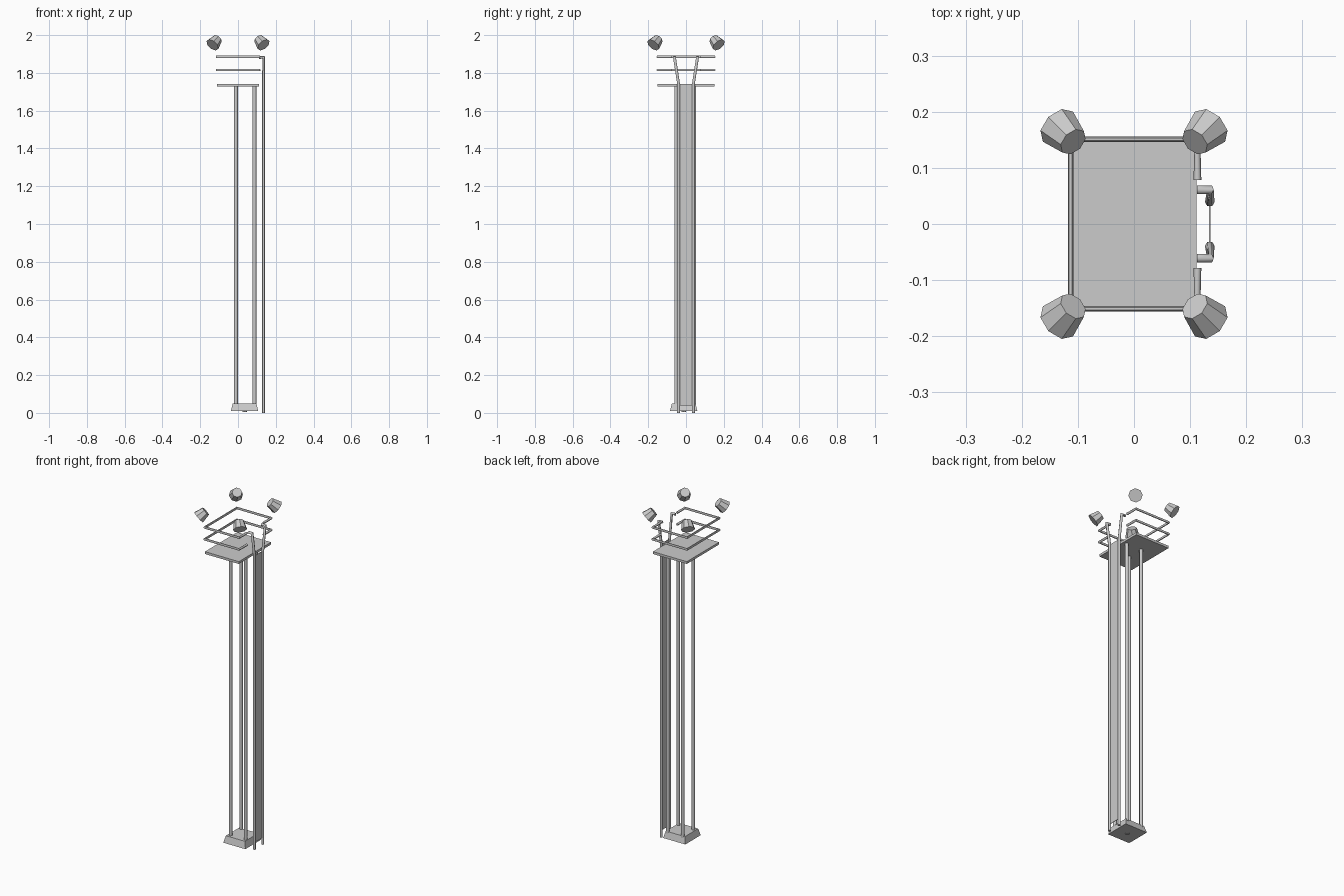
import bpy, bmesh, math
from mathutils import Vector

if "Cube" in bpy.data.objects:
    bpy.data.objects.remove(bpy.data.objects["Cube"])


def mesh_object(name, bm, smooth=False):
    bmesh.ops.recalc_face_normals(bm, faces=bm.faces)
    me = bpy.data.meshes.new(name)
    bm.to_mesh(me)
    bm.free()
    ob = bpy.data.objects.new(name, me)
    bpy.context.collection.objects.link(ob)
    if smooth:
        for p in me.polygons:
            p.use_smooth = True
    return ob


def tapered_box(name, cx, cy, z0, z1, bottom, top):
    bm = bmesh.new()
    bmesh.ops.create_cube(bm, size=1)
    for v in bm.verts:
        sx, sy = top if v.co.z > 0 else bottom
        v.co = (cx + v.co.x * sx, cy + v.co.y * sy, z1 if v.co.z > 0 else z0)
    return mesh_object(name, bm)


def tube(name, points, radius):
    cu = bpy.data.curves.new(name, 'CURVE')
    cu.dimensions = '3D'
    cu.bevel_depth = radius
    cu.bevel_resolution = 1
    cu.use_fill_caps = True
    sp = cu.splines.new('POLY')
    sp.points.add(len(points) - 1)
    for p, co in zip(sp.points, points):
        p.co = (*co, 1)
    ob = bpy.data.objects.new(name, cu)
    bpy.context.collection.objects.link(ob)
    bpy.ops.object.select_all(action='DESELECT')
    ob.select_set(True)
    bpy.context.view_layer.objects.active = ob
    bpy.ops.object.convert(target='MESH')
    bpy.ops.object.shade_smooth_by_angle(angle=math.radians(65))


def cone(name, loc, axis, r_back, r_front, length, sides=8):
    bm = bmesh.new()
    bmesh.ops.create_cone(bm, cap_ends=True, segments=sides, radius1=r_back,
                          radius2=r_front, depth=length)
    ob = mesh_object(name, bm)
    ob.location = loc
    ob.rotation_euler = Vector(axis).to_track_quat('Z', 'Y').to_euler()
    return ob


# Footing and platform
tapered_box("footing", 0.035, -0.012, 0.01, 0.05, (0.145, 0.145), (0.125, 0.125))
cone("footing_plug", (0.035, -0.012, 0.009), (0, 0, 1), 0.012, 0.012, 0.006)
tapered_box("platform", 0, 0, 1.728, 1.742, (0.222, 0.302), (0.222, 0.302))

# Four mast posts
for x in (-0.011, 0.087):
    for y in (-0.053, 0.045):
        tube("mast_post", [(x, y, 0.04), (x, y, 1.735)], 0.0105)

# Guard rails, open on the ladder side
for z in (1.815, 1.885):
    tube("guard_rail", [(0.113, 0.078, z), (0.113, 0.151, z), (-0.113, 0.151, z),
                        (-0.113, -0.151, z), (0.113, -0.151, z), (0.113, -0.078, z)], 0.007)

# Ladder: side rails flaring at the top, thin infill panel and bottom rung
for s in (-1, 1):
    tube("ladder_rail", [(0.135, s * 0.039, 0), (0.135, s * 0.039, 1.74),
                         (0.136, s * 0.061, 1.882), (0.112, s * 0.061, 1.882)], 0.0085)
tapered_box("ladder_panel", 0.135, 0, 0.04, 1.74, (0.003, 0.076), (0.003, 0.076))

# Corner floodlights aimed outward and down
tilt = math.radians(40)
for sx in (-1, 1):
    for sy in (-1, 1):
        axis = (sx * math.cos(tilt) * 0.707, sy * math.cos(tilt) * 0.707, -math.sin(tilt))
        cone("floodlight", (sx * 0.122, sy * 0.16, 1.964), axis, 0.027, 0.038, 0.05)
